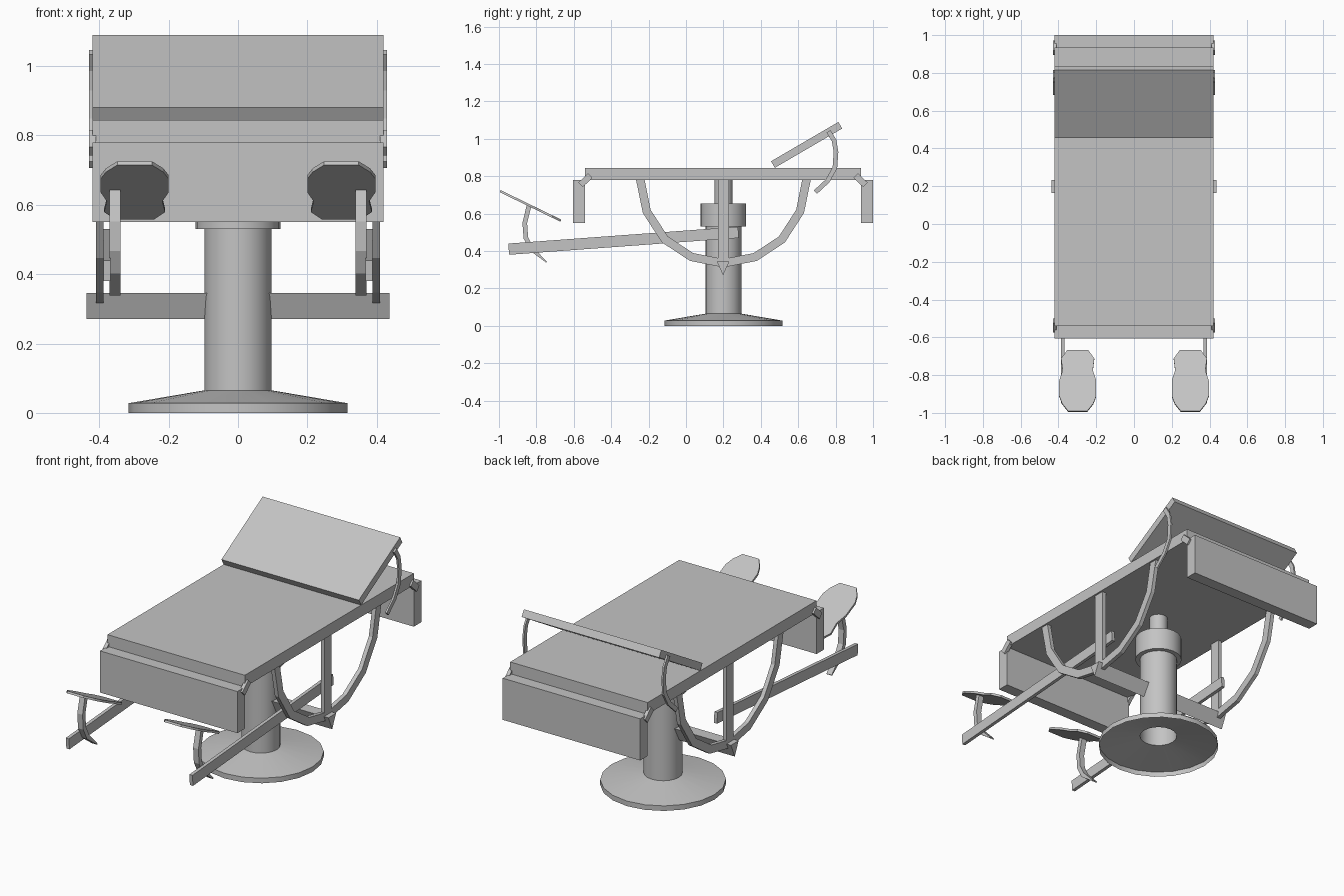
import bpy, bmesh, math
from mathutils import Vector

cube = bpy.data.objects.get("Cube")
if cube:
    bpy.data.objects.remove(cube)

grey = bpy.data.materials.new("light_grey")
grey.use_nodes = True
colour = (0.55, 0.55, 0.55, 1)
grey.diffuse_color = colour
grey.node_tree.nodes["Principled BSDF"].inputs["Base Color"].default_value = colour

MID_Y = 0.2      # pedestal axis
HALF_W = 0.42    # half width of the table


def finish(name, bm, mirror=False):
    bmesh.ops.recalc_face_normals(bm, faces=bm.faces)
    mesh = bpy.data.meshes.new(name)
    bm.to_mesh(mesh)
    bm.free()
    mesh.materials.append(grey)
    obj = bpy.data.objects.new(name, mesh)
    bpy.context.collection.objects.link(obj)
    if mirror:
        obj.modifiers.new("Mirror", 'MIRROR')
    return obj


def prism(name, points, offset, mirror=False):
    """Extrude a flat outline along an offset vector."""
    bm = bmesh.new()
    face = bm.faces.new([bm.verts.new(p) for p in points])
    new = bmesh.ops.extrude_face_region(bm, geom=[face], use_keep_orig=True)
    verts = [g for g in new["geom"] if isinstance(g, bmesh.types.BMVert)]
    bmesh.ops.translate(bm, verts=verts, vec=offset)
    return finish(name, bm, mirror)


def side_profile(name, yz, x0, x1, mirror=False):
    return prism(name, [(x0, y, z) for y, z in yz], (x1 - x0, 0, 0), mirror)


def box(name, x0, x1, y0, y1, z0, z1, mirror=False):
    return side_profile(name, [(y0, z0), (y1, z0), (y1, z1), (y0, z1)], x0, x1, mirror)


def strip(name, path, width, x0, x1, end_width=None):
    """Mirrored flat bar following a path in the side plane."""
    pts = [Vector(p) for p in path]
    left, right = [], []
    for i, p in enumerate(pts):
        d = (pts[min(i + 1, len(pts) - 1)] - pts[max(i - 1, 0)]).normalized()
        w = end_width if end_width and i == len(pts) - 1 else width
        n = Vector((-d.y, d.x)) * w / 2
        left.append(p + n)
        right.append(p - n)
    return side_profile(name, left + right[::-1], x0, x1, True)


def lathe(name, profile, sides=20):
    bm = bmesh.new()
    verts = [bm.verts.new((r, MID_Y, z)) for r, z in profile]
    edges = [bm.edges.new(pair) for pair in zip(verts, verts[1:])]
    bmesh.ops.spin(bm, geom=verts + edges, cent=(0, MID_Y, 0), axis=(0, 0, 1),
                   angle=math.tau, steps=sides, use_duplicate=False)
    bmesh.ops.remove_doubles(bm, verts=bm.verts, dist=0.0005)
    obj = finish(name, bm)
    bpy.ops.object.select_all(action='DESELECT')
    obj.select_set(True)
    bpy.context.view_layer.objects.active = obj
    bpy.ops.object.shade_smooth_by_angle(angle=math.radians(30))
    return obj


# Pedestal: hollow flared foot and column, collar, lifting rod
lathe("pedestal", [(0.315, 0), (0.315, 0.028), (0.097, 0.065), (0.097, 0.54)])
lathe("collar", [(0, 0.53), (0.122, 0.53), (0.122, 0.655), (0, 0.655)])
lathe("lifting_rod", [(0.048, 0.65), (0.048, 0.785)])

# Table top with hanging end flaps
box("table_top", -HALF_W, HALF_W, -0.54, 0.935, 0.78, 0.845)
box("front_flap", -HALF_W, HALF_W, -0.605, -0.54, 0.55, 0.78)
box("rear_flap", -HALF_W, HALF_W, 0.935, 1.0, 0.55, 0.78)

# Diagonal hinge plates at the flap corners
for name, y, s in (("front_hinge", -0.538, 1), ("rear_hinge", 0.933, -1)):
    strip(name, [(y - s * 0.026, 0.754), (y + s * 0.026, 0.803)], 0.034, 0.41, 0.43)

# Tilted backrest and its curved side brackets
strip_pts = [(0.455, 0.88), (0.475, 0.845), (0.835, 1.055), (0.815, 1.09)]
side_profile("backrest", strip_pts, -HALF_W, HALF_W)
strip("backrest_bracket",
      [(0.762, 1.04), (0.792, 0.99), (0.802, 0.93), (0.796, 0.845),
       (0.757, 0.775), (0.692, 0.715)], 0.025, 0.42, 0.43)

# Under-frame: curved cradles, upright posts, triangular cross bar
half = [(0.445, 0.785), (0.41, 0.612), (0.313, 0.462), (0.17, 0.368), (0, 0.335)]
arc = [(MID_Y - y, z) for y, z in half] + [(MID_Y + y, z) for y, z in half[-2::-1]]
strip("cradle", arc, 0.045, 0.387, 0.41)
box("upright_post", 0.387, 0.41, 0.17, 0.23, 0.34, 0.785, True)
side_profile("cross_bar", [(0.165, 0.345), (0.232, 0.345), (0.198, 0.27)], -0.437, 0.437)

# Long rails that carry the foot plates
strip("foot_rail", [(-0.948, 0.41), (0.28, 0.50)], 0.06, 0.368, 0.387)

# Foot plates: rounded sole outline with a slight waist, raised at the toe
outline = [(0.055, 0), (0.088, 0.05), (0.08, 0.12), (0.098, 0.18),
           (0.098, 0.27), (0.082, 0.315), (0.05, 0.36)]
sole = outline + [(-x, t) for x, t in reversed(outline)]
along = Vector((0, -0.325, 0.158)).normalized()
heel = Vector((0.298, -0.672, 0.557))
normal = Vector((0, along.z, -along.y))
prism("foot_plate", [heel + Vector((x, 0, 0)) + along * t for x, t in sole],
      normal * 0.012, True)
strip("foot_plate_bracket",
      [(-0.84, 0.64), (-0.862, 0.55), (-0.856, 0.47), (-0.825, 0.41),
       (-0.745, 0.34)], 0.025, 0.338, 0.37, 0.006)
